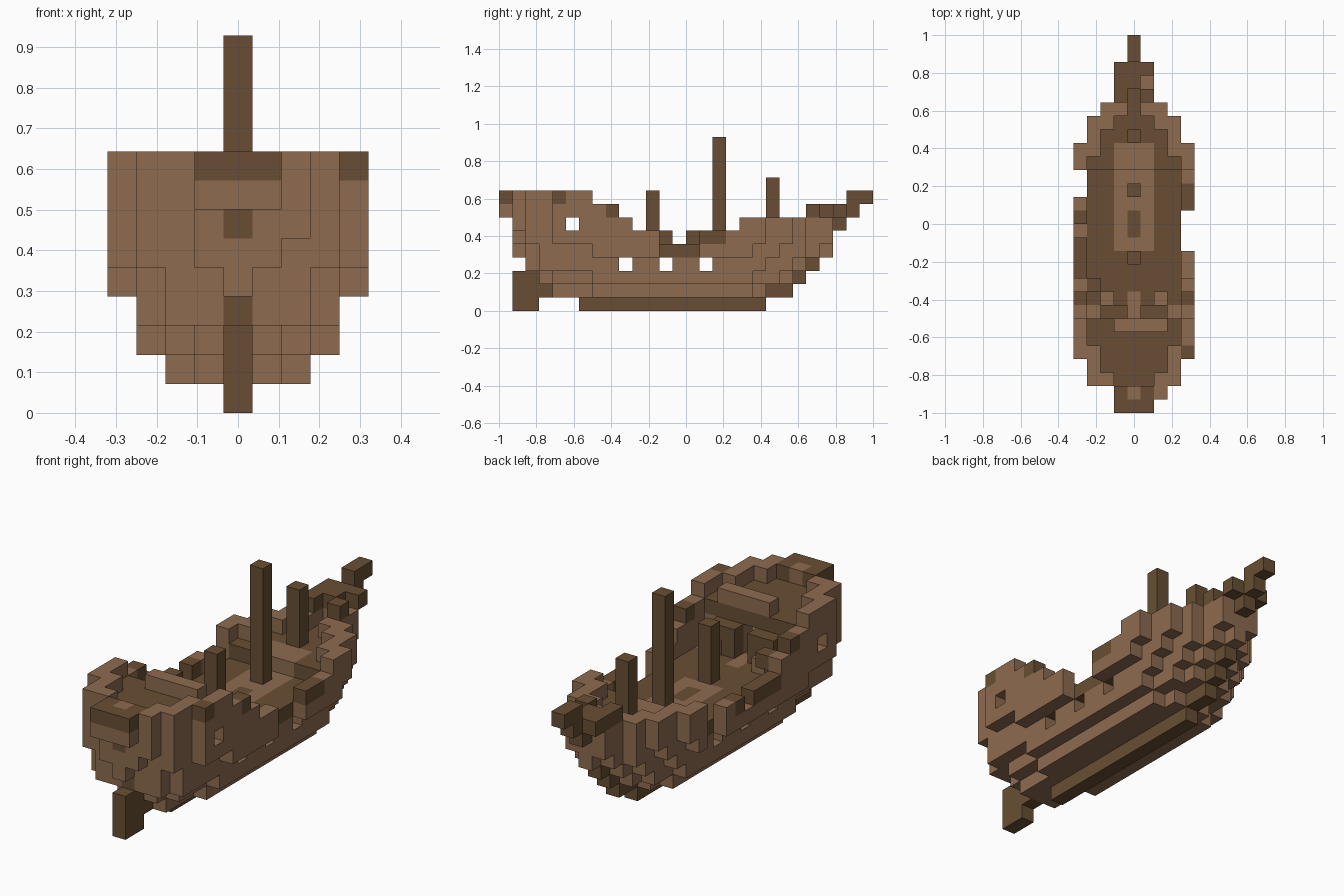
import bpy
import bmesh
from mathutils import Vector

U = 1 / 14          # edge of one block
old = bpy.data.objects.get("Cube")
if old:
    bpy.data.objects.remove(old, do_unlink=True)


def material(name, color):
    m = bpy.data.materials.new(name)
    m.use_nodes = True
    m.diffuse_color = color
    m.node_tree.nodes["Principled BSDF"].inputs["Base Color"].default_value = color
    return m


WOODS = [material("light_brown_wood", (0.270, 0.145, 0.078, 1)),
         material("dark_brown_wood", (0.138, 0.076, 0.033, 1))]
LIGHT, DARK = 0, 1
cells = {}          # block position (x, y, z) -> (part, wood)


def box(part, wood, xs, ys, zs):
    """Fill inclusive block ranges with one part."""
    for x in range(xs[0], xs[1] + 1):
        for y in range(ys[0], ys[1] + 1):
            for z in range(zs[0], zs[1] + 1):
                cells[x, y, z] = (part, wood)


def cut(xs, ys, zs):
    for c in list(cells):
        if all(r[0] <= v <= r[1] for v, r in zip(c, (xs, ys, zs))):
            del cells[c]


# Hull outline per layer: (first row, last row, half width)
upper = [(1, 1, 2), (2, 3, 3), (4, 19, 4), (20, 21, 3), (22, 22, 2), (23, 24, 1)]
outline = {
    1: [(3, 3, 0), (4, 6, 1), (7, 18, 2), (19, 19, 1), (20, 21, 0)],
    2: [(3, 3, 1), (4, 6, 2), (7, 18, 3), (19, 20, 2), (21, 21, 1), (22, 22, 0)],
    3: [(2, 2, 2), (3, 19, 3), (20, 21, 2), (22, 22, 1), (23, 23, 0)],
    4: [(1, 1, 0), (2, 2, 2), (3, 6, 3), (7, 18, 4), (19, 20, 3), (21, 22, 2),
        (23, 23, 1), (24, 24, 0)],
    5: [(1, 1, 1)] + upper[1:],
    6: upper, 7: upper, 8: upper,
}


def rail_top(y):
    for last, top in ((6, 8), (8, 7), (9, 6), (17, 5)):
        if y <= last:
            return top
    return 6


# Hull shell and the main deck inside it
for z, rows in outline.items():
    layer = {(x, y) for a, b, w in rows for y in range(a, b + 1) for x in range(-w, w + 1)}
    for x, y in layer:
        if z > rail_top(y):
            continue
        edge = any((x + i, y + j) not in layer for i in (-1, 0, 1) for j in (-1, 0, 1))
        if edge or z < 3:
            stem = x == 0 and y > 18 and z < 4
            cells[x, y, z] = ("hull", DARK if stem else LIGHT)
        elif z == 4:
            cells[x, y, z] = ("main_deck", DARK)
        elif z == 5 and y >= 18:
            cells[x, y, z] = ("fore_deck", LIGHT if y == 18 and abs(x) < 2 else DARK)
        elif z == 7 and y <= 6:
            cells[x, y, z] = ("poop_deck", DARK)

# Light planking with a dark hatch on the main deck
box("main_deck", LIGHT, (-1, 1), (12, 17), (4, 4))
box("main_deck", DARK, (0, 0), (13, 14), (4, 4))
box("fore_deck", LIGHT, (-1, 1), (19, 19), (5, 5))

# Cabin front with doorway, beam above and steps beside it
for s in (-1, 1):
    side = sorted((s, 3 * s))
    box("cabin_front", LIGHT, side, (6, 6), (5, 6))
    step = sorted((s, 2 * s))
    box("cabin_step", DARK, step, (7, 7), (5, 6))
    box("cabin_step", LIGHT, (2 * s, 2 * s), (8, 8), (5, 5))
box("quarter_deck", LIGHT, (0, 0), (7, 8), (4, 4))
box("poop_beam", LIGHT, (-1, 2), (6, 6), (8, 8))

# Stern gallery
box("stern_gallery", LIGHT, (-1, 1), (0, 0), (7, 7))
box("stern_gallery", DARK, (-1, 1), (0, 1), (8, 8))
box("stern_gallery", LIGHT, (0, 0), (1, 1), (8, 8))
box("stern_window", DARK, (0, 0), (1, 1), (6, 6))
cut((-2, -2), (1, 1), (4, 8))

# Dark patches on the rails
for x, y, z in ((4, 8, 7), (-4, 8, 7), (4, 4, 8), (-3, 9, 6)):
    box("hull", DARK, (x, x), (y, y), (z, z))
box("hull", DARK, (-4, -4), (10, 12), (5, 5))
box("hull", DARK, (-4, -4), (14, 14), (5, 5))
box("hull", DARK, (4, 4), (15, 16), (5, 5))

# Broken rails, gun ports and cabin windows
cut((4, 4), (12, 14), (4, 8))
cut((-4, -4), (16, 17), (4, 8))
cut((-4, -4), (13, 13), (5, 8))
for y in (9, 12, 15):
    cut((-4, 4), (y, y), (3, 3))
cut((-4, 4), (5, 5), (6, 6))

# Keel, sternpost and rudder
box("keel", DARK, (0, 0), (6, 19), (0, 0))
box("sternpost", DARK, (0, 0), (3, 3), (1, 2))
box("sternpost", DARK, (0, 0), (2, 2), (3, 3))
box("rudder", DARK, (0, 0), (1, 2), (0, 2))

# Prow and bowsprit
box("prow", DARK, (-1, 1), (23, 25), (7, 7))
cut((0, 0), (23, 23), (7, 7))
cut((1, 1), (24, 24), (7, 7))
box("prow", DARK, (0, 0), (25, 25), (6, 6))
box("bowsprit", DARK, (0, 0), (26, 26), (7, 7))
box("bowsprit", DARK, (0, 0), (26, 27), (8, 8))

# Masts
for name, y, base, top in (("aft_mast", 11, 5, 8), ("main_mast", 16, 5, 12),
                           ("fore_mast", 20, 6, 9)):
    box(name, DARK, (0, 0), (y, y), (base, top))


def build(part):
    """Skin the outer faces of one part's blocks."""
    bm = bmesh.new()
    for c, (p, wood) in cells.items():
        if p != part:
            continue
        for axis in range(3):
            for s in (-1, 1):
                n = [0, 0, 0]
                n[axis] = s
                if tuple(a + b for a, b in zip(c, n)) in cells:
                    continue
                n = Vector(n)
                t = Vector((n.y, n.z, n.x))
                b = n.cross(t)
                mid = Vector((c[0], c[1] - 13.5, c[2] + 0.5)) + n / 2
                corners = [mid + (t * i + b * j) / 2
                           for i, j in ((-1, -1), (1, -1), (1, 1), (-1, 1))]
                f = bm.faces.new([bm.verts.new(v * U) for v in corners])
                f.material_index = wood
    bmesh.ops.remove_doubles(bm, verts=bm.verts[:], dist=U / 100)
    bmesh.ops.dissolve_limit(bm, angle_limit=0.01, verts=bm.verts[:],
                             edges=bm.edges[:], delimit={'MATERIAL'})
    mesh = bpy.data.meshes.new(part)
    bm.to_mesh(mesh)
    bm.free()
    for m in WOODS:
        mesh.materials.append(m)
    bpy.context.collection.objects.link(bpy.data.objects.new(part, mesh))


for part in sorted({p for p, _ in cells.values()}):
    build(part)
